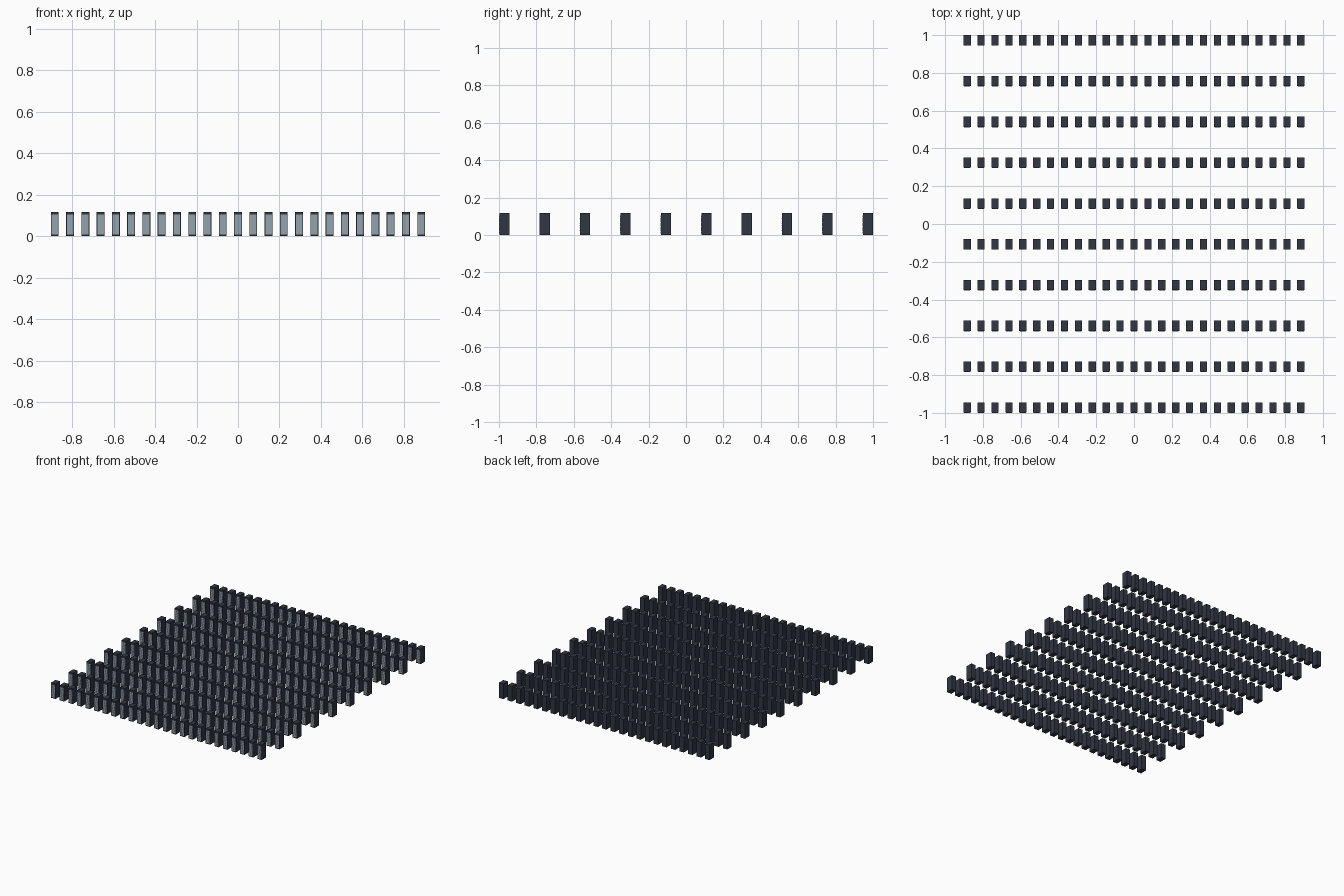
import bpy, bmesh
from mathutils import Matrix

if "Cube" in bpy.data.objects:
    bpy.data.objects.remove(bpy.data.objects["Cube"])

COLS, ROWS = 25, 10
W, H = 0.038, 0.117              # cabinet width and height
FRONT, FACE, BACK = -1.0, -0.998, -0.944   # unit faces, cabinet front, cabinet back
X0 = -0.883                      # centre of the first column
DX, DY = 2 * 0.883 / (COLS - 1), (2.0 - 0.056) / (ROWS - 1)
UNITS, Z_LOW, Z_HIGH, GAP = 8, 0.008, 0.105, 0.0016


def material(name, color):
    m = bpy.data.materials.new(name)
    m.diffuse_color = (*color, 1.0)
    m.use_nodes = True
    m.node_tree.nodes["Principled BSDF"].inputs["Base Color"].default_value = m.diffuse_color
    return m


def boxes(name, mat, bounds):
    """One object made of axis-aligned boxes, repeated over the whole hall."""
    bm = bmesh.new()
    for lo, hi in bounds:
        size = [b - a for a, b in zip(lo, hi)]
        mid = [(a + b) / 2 for a, b in zip(lo, hi)]
        bmesh.ops.create_cube(bm, size=1.0,
                              matrix=Matrix.Translation(mid) @ Matrix.Diagonal((*size, 1.0)))
    mesh = bpy.data.meshes.new(name)
    bm.to_mesh(mesh)
    bm.free()
    mesh.materials.append(mat)
    obj = bpy.data.objects.new(name, mesh)
    bpy.context.collection.objects.link(obj)
    for label, count, step in (("columns", COLS, (DX, 0, 0)), ("rows", ROWS, (0, DY, 0))):
        arr = obj.modifiers.new(label, 'ARRAY')
        arr.count = count
        arr.use_relative_offset = False
        arr.use_constant_offset = True
        arr.constant_offset_displace = step
    return obj


dark = material("dark_slate", (0.030, 0.037, 0.056))
grey = material("blue_grey", (0.30, 0.36, 0.42))
green = material("status_green", (0.05, 0.55, 0.25))

# Cabinet body
boxes("rack_cabinet", dark, [((X0 - W / 2, FACE, 0), (X0 + W / 2, BACK, H))])

# Stacked server units standing slightly proud of the cabinet front
pitch = (Z_HIGH - Z_LOW) / UNITS
levels = [Z_LOW + i * pitch for i in range(UNITS)]
boxes("server_units", grey,
      [((X0 - 0.0158, FRONT, z + GAP / 2), (X0 + 0.0158, FACE + 0.001, z + pitch - GAP / 2))
       for z in levels])

# Small status light on each unit
boxes("status_lights", green,
      [((X0 + 0.0115, FRONT - 0.0003, z + pitch / 2 - 0.0008),
        (X0 + 0.0131, FRONT + 0.0005, z + pitch / 2 + 0.0008)) for z in levels])
